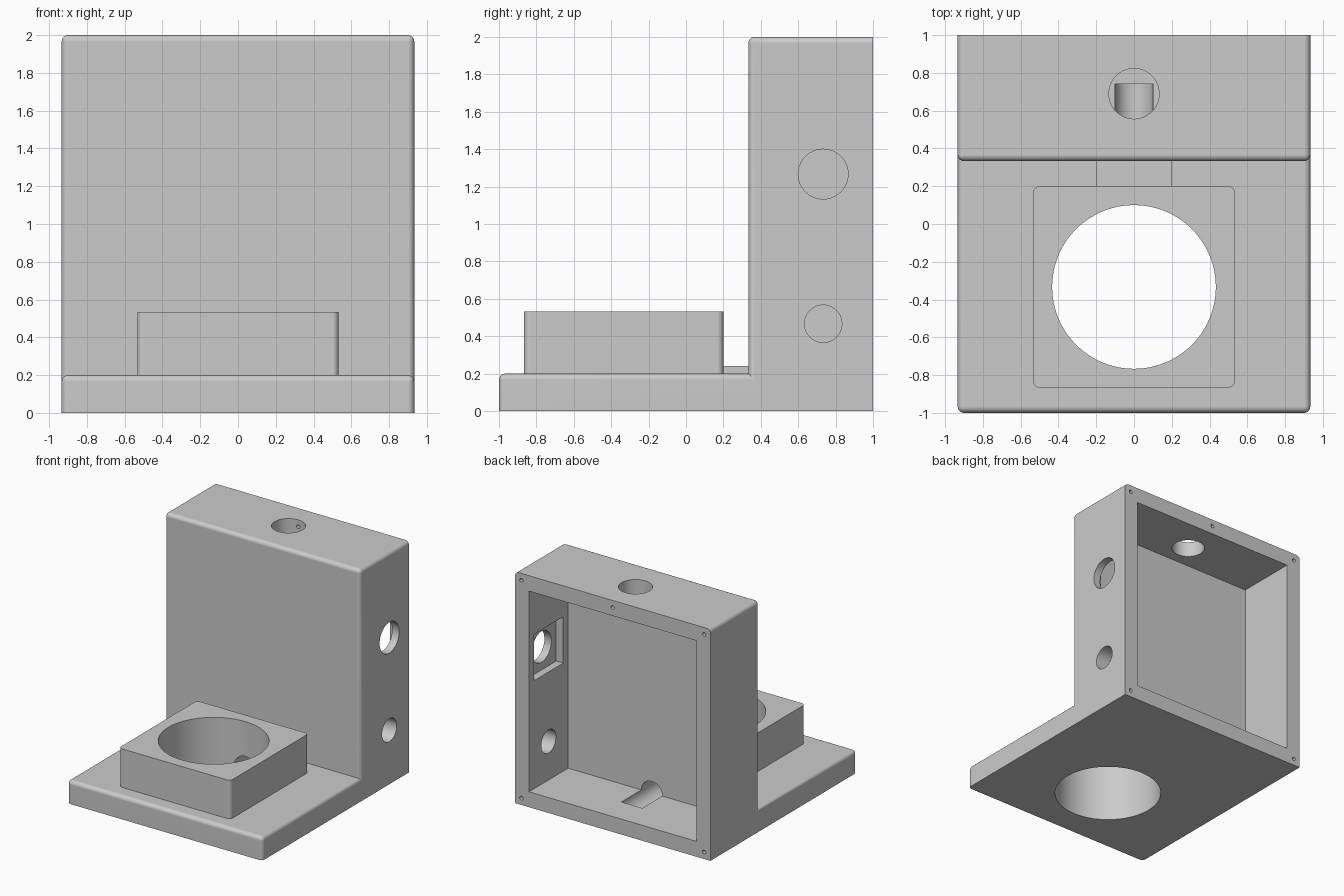
import bpy, bmesh
from math import radians
from mathutils import Matrix, Vector

cube = bpy.data.objects.get("Cube")
if cube:
    bpy.data.objects.remove(cube, do_unlink=True)

U = 1 / 15          # design unit
HALF_W = 14 * U     # half width of the bracket
WALL = 2 * U        # housing wall thickness
FRONT_Y = 5 * U     # front face of the upright housing
ROUND = U / 2       # edge rounding

grey = bpy.data.materials.new("plain grey")
grey.use_nodes = True
grey.diffuse_color = (0.6, 0.6, 0.6, 1)
grey.node_tree.nodes["Principled BSDF"].inputs["Base Color"].default_value = (0.6, 0.6, 0.6, 1)


def finish(name, bm):
    mesh = bpy.data.meshes.new(name)
    bmesh.ops.recalc_face_normals(bm, faces=bm.faces)
    bm.to_mesh(mesh)
    bm.free()
    mesh.materials.append(grey)
    obj = bpy.data.objects.new(name, mesh)
    bpy.context.collection.objects.link(obj)
    return obj


def box(name, lo, hi, rounded=None):
    """Box between two corners; rounded(a, b) picks the edges to round."""
    lo, hi = Vector(lo), Vector(hi)
    bm = bmesh.new()
    bmesh.ops.create_cube(bm, size=1)
    for v in bm.verts:
        v.co = Vector(hi[i] if v.co[i] > 0 else lo[i] for i in range(3))
    if rounded:
        edges = [e for e in bm.edges if rounded(e.verts[0].co, e.verts[1].co, lo, hi)]
        bmesh.ops.bevel(bm, geom=edges, offset=ROUND, segments=5, profile=0.5, affect='EDGES')
    return finish(name, bm)


def cylinder(name, axis, center, radius, length, sides=48):
    bm = bmesh.new()
    turn = {"x": Matrix.Rotation(radians(90), 4, 'Y'),
            "y": Matrix.Rotation(radians(90), 4, 'X'),
            "z": Matrix.Identity(4)}[axis]
    bmesh.ops.create_cone(bm, cap_ends=True, segments=sides, radius1=radius, radius2=radius,
                          depth=length, matrix=Matrix.Translation(center) @ turn)
    return finish(name, bm)


def combine(target, other, operation):
    mod = target.modifiers.new("combine", 'BOOLEAN')
    mod.operation = operation
    mod.solver = 'EXACT'
    mod.object = other
    bpy.context.view_layer.objects.active = target
    bpy.ops.object.modifier_apply(modifier=mod.name)
    bpy.data.objects.remove(other, do_unlink=True)


def not_back_or_bottom(a, b, lo, hi):
    back = a.y == b.y == hi.y
    bottom = a.z == b.z == lo.z
    return not (back or bottom)


def vertical(a, b, lo, hi):
    return a.z != b.z


# Upright housing, base plate, socket block and the bridge between them
bracket = box("mounting_bracket", (-HALF_W, FRONT_Y, 0), (HALF_W, 1, 2), not_back_or_bottom)
solids = [
    box("base_plate", (-HALF_W, -1, 0), (HALF_W, 0.42, 3 * U), not_back_or_bottom),
    box("socket_block", (-8 * U, -13 * U, 0.1), (8 * U, 3 * U, 8 * U), vertical),
    box("cable_bridge", (-3 * U, 0.15, 0.1), (3 * U, 0.4, 0.24)),
]
for part in solids:
    combine(bracket, part, 'UNION')

# Openings: rear cavity, socket bore, cable channel, side and top holes
side_y = 11 * U
upper_z, lower_z = 19 * U, 7 * U
inner = HALF_W - WALL
cutters = [
    box("cavity", (-inner, FRONT_Y + WALL, WALL), (inner, 1.2, 2 - WALL)),
    cylinder("socket_bore", "z", (0, -FRONT_Y, 0.3), 6.5 * U, 1, 96),
    cylinder("cable_channel", "y", (0, 0.37, WALL), 1.5 * U, 0.74),
    box("switch_recess", (inner - 0.1, side_y - 3 * U, upper_z - 3 * U),
        (inner + U, side_y + 3 * U, upper_z + 3 * U)),
    cylinder("upper_side_hole", "x", (HALF_W, side_y, upper_z), 2 * U, 0.5),
    cylinder("lower_side_hole", "x", (HALF_W, side_y, lower_z), 1.5 * U, 0.5),
    cylinder("top_hole", "z", (0, 0.69, 2), 2 * U, 0.5),
]

# Screw holes in the rear rim
rim = 0.06
for x, z in [(-1, rim), (1, rim), (-1, 2 - rim), (0, 2 - rim), (1, 2 - rim)]:
    cutters.append(cylinder("screw_hole", "y", (x * (HALF_W - rim), 1, z), 0.016, 0.4, 16))

for cutter in cutters:
    combine(bracket, cutter, 'DIFFERENCE')

# Smooth rounded edges and bores, keep flat faces flat
bpy.ops.object.select_all(action='DESELECT')
bracket.select_set(True)
bpy.context.view_layer.objects.active = bracket
bpy.ops.object.shade_smooth_by_angle(angle=radians(30))
weighted = bracket.modifiers.new("flat_face_normals", 'WEIGHTED_NORMAL')
weighted.keep_sharp = True
